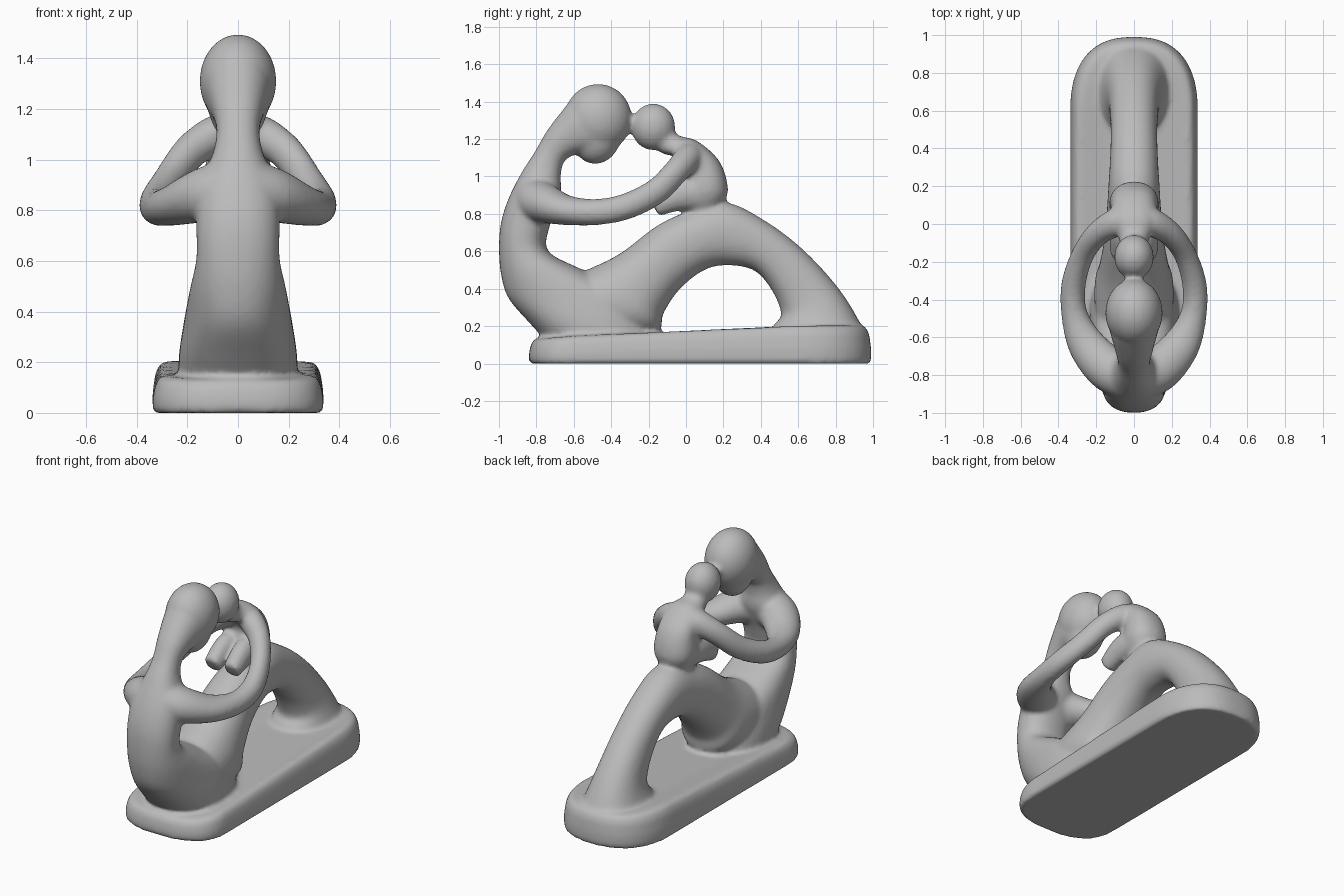
import bpy, bmesh, math
from mathutils import Vector, Matrix

if "Cube" in bpy.data.objects:
    bpy.data.objects.remove(bpy.data.objects["Cube"], do_unlink=True)

bm = bmesh.new()
SIDES = 32


def spline(rows, steps=6):
    """Smooth interpolation through rows of numbers."""
    rows = [Vector(r) for r in rows]
    out = []
    for i in range(len(rows) - 1):
        a, b, c, d = (rows[max(i - 1, 0)], rows[i], rows[i + 1],
                      rows[min(i + 2, len(rows) - 1)])
        for k in range(steps):
            t = k / steps
            out.append(b + (c - a) * (t / 2) + (a * 2 - b * 5 + c * 4 - d) * (t * t / 2)
                       + (b * 3 - a - c * 3 + d) * (t ** 3 / 2))
    return out + [rows[-1]]


def skin(rings):
    """Closed skin over a list of point rings."""
    rings = [[bm.verts.new(p) for p in ring] for ring in rings]
    n = len(rings[0])
    for lo, hi in zip(rings, rings[1:]):
        for i in range(n):
            j = (i + 1) % n
            bm.faces.new((lo[i], lo[j], hi[j], hi[i]))
    bm.faces.new(rings[0][::-1])
    bm.faces.new(rings[-1])


def power(v, e):
    return math.copysign(abs(v) ** e, v)


def oval(centre, u, v, roundness=1.0):
    ring = []
    for i in range(SIDES):
        a = math.tau * i / SIDES
        ring.append(centre + u * power(math.cos(a), roundness) + v * power(math.sin(a), roundness))
    return ring


def loft(sections, roundness=0.9):
    """Sections across the centre plane: y, z of each edge, then half width."""
    rings = []
    for y0, z0, y1, z1, w in spline(sections):
        p, q = Vector((0, y0, z0)), Vector((0, y1, z1))
        rings.append(oval((p + q) / 2, (q - p) / 2, Vector((w, 0, 0)), roundness))
    skin(rings)


def limb(path, side):
    """Tube along x, y, z with a half height and a half width."""
    rows = spline(path)
    pts = [Vector((r[0] * side, r[1], r[2])) for r in rows]
    rings = []
    for i, r in enumerate(rows):
        t = (pts[min(i + 1, len(pts) - 1)] - pts[max(i - 1, 0)]).normalized()
        across = t.cross(Vector((0, 0, 1))).normalized()
        rings.append(oval(pts[i], across.cross(t) * r[3], across * r[4]))
    skin(rings)


def ball(centre, size, tilt=0.0):
    m = (Matrix.Translation(centre) @ Matrix.Rotation(tilt, 4, 'X')
         @ Matrix.Diagonal((*size, 1)))
    bmesh.ops.create_uvsphere(bm, u_segments=32, v_segments=20, radius=1, matrix=m)


# Plinth: long slab, rounded at both ends, rising towards the back
def plinth_ring(scale, level):
    ring = []
    for i in range(96):
        a = math.tau * i / 96
        c, s = math.cos(a), math.sin(a)
        x = 0.337 * power(c, 0.8)
        y = 0.60 + 0.39 * power(s, 0.85) if s >= 0 else -0.55 - 0.29 * power(-s, 0.7)
        rise = min(max((y + 0.8) / 1.0, 0), 1)
        inset = 1 - scale
        ring.append(Vector((x * scale, y - inset * 0.34 * power(s, 0.8),
                            level * (0.135 + 0.07 * rise))))
    return ring


skin([plinth_ring(s, h) for s, h in
      ((0.98, 0), (1, 0.1), (1, 0.4), (0.97, 0.75), (0.92, 0.94), (0.84, 1))])

# Seated body, from the hips up the curved back to the neck and hair
loft([(-.71, .08, -.17, .08, .23), (-.84, .22, -.19, .2, .235), (-.95, .35, -.26, .36, .215),
      (-.99, .48, -.55, .5, .19), (-1.0, .62, -.735, .6, .165), (-.99, .75, -.73, .73, .165),
      (-.95, .88, -.67, .9, .16), (-.88, 1.02, -.67, 1.0, .105), (-.81, 1.13, -.65, 1.08, .085),
      (-.74, 1.25, -.58, 1.12, .1), (-.64, 1.38, -.46, 1.12, .13)])

# Thighs, raised knees and shins as one arch
loft([(-.75, .4, -.5, .15, .2), (-.53, .5, -.17, .16, .21), (-.35, .59, -.12, .27, .185),
      (-.15, .74, -.04, .39, .16), (.03, .82, .08, .49, .145), (.22, .86, .2, .525, .135),
      (.42, .765, .36, .5, .125), (.62, .615, .46, .39, .125), (.81, .41, .51, .26, .14),
      (.93, .22, .47, .2, .18), (.99, .07, .5, .08, .25)])

# Bowed head
ball((0, -.47, 1.31), (.152, .18, .185))
ball((0, -.475, 1.22), (.118, .13, .155), -0.25)

# Child: body, neck and head
loft([(0, .8, .19, .84, .09), (-.02, .91, .225, .93, .13), (0, 1.03, .18, 1.08, .12),
      (-.05, 1.1, .06, 1.19, .11), (-.14, 1.13, -.04, 1.22, .075), (-.18, 1.2, -.1, 1.28, .07)])
ball((0, -.175, 1.265), (.105, .118, .125))

for side in (-1, 1):
    # Encircling arms, from the shoulders round to the child's back
    limb([(0, -.82, .88, .13, .12), (.13, -.77, .86, .11, .12), (.25, -.64, .82, .08, .1),
          (.315, -.48, .81, .07, .07), (.32, -.32, .84, .07, .065), (.27, -.16, .92, .07, .06),
          (.19, -.05, 1.03, .07, .065), (.09, .01, 1.1, .075, .075), (.02, .03, 1.12, .06, .06)],
         side)
    # Child's folded legs
    limb([(.05, .1, .91, .09, .07), (.065, -.04, .9, .085, .065), (.07, -.17, .835, .055, .055)],
         side)

bmesh.ops.recalc_face_normals(bm, faces=bm.faces)
mesh = bpy.data.meshes.new("embracing_figures")
bm.to_mesh(mesh)
bm.free()
statue = bpy.data.objects.new("embracing_figures", mesh)
bpy.context.collection.objects.link(statue)

# Grey stone
stone = bpy.data.materials.new("grey_stone")
stone.use_nodes = True
stone.diffuse_color = (0.5, 0.5, 0.5, 1)
bsdf = next(n for n in stone.node_tree.nodes if n.type == 'BSDF_PRINCIPLED')
bsdf.inputs["Base Color"].default_value = stone.diffuse_color
mesh.materials.append(stone)

# Fuse the parts into one carved piece and soften the joints
fuse = statue.modifiers.new("fuse", 'REMESH')
fuse.mode = 'VOXEL'
fuse.voxel_size = 0.014
fuse.use_smooth_shade = True
soften = statue.modifiers.new("soften", 'SMOOTH')
soften.factor = 0.5
soften.iterations = 8
